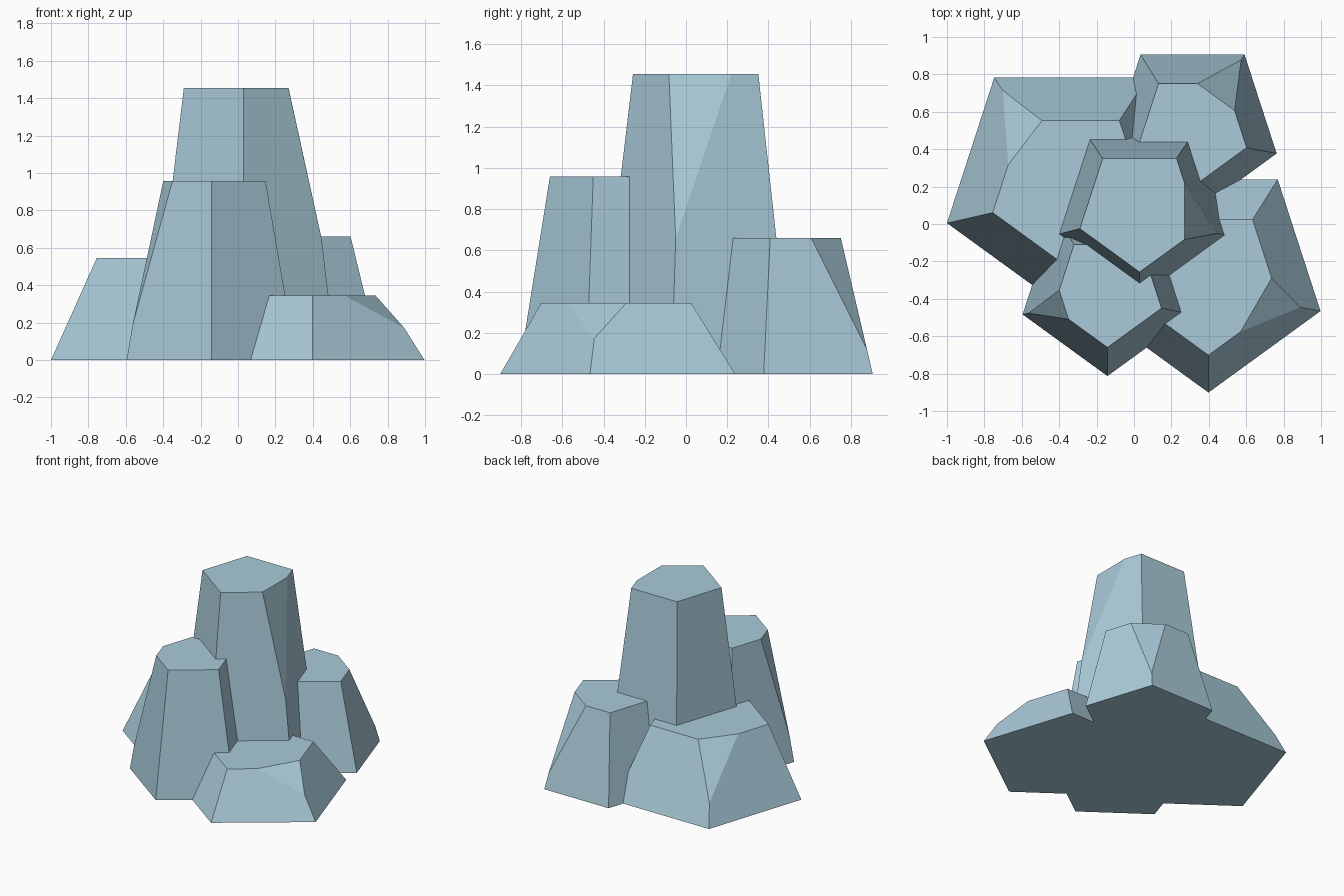
import bpy, bmesh
from math import cos, sin, radians
from mathutils import Vector

if "Cube" in bpy.data.objects:
    bpy.data.objects.remove(bpy.data.objects["Cube"])

stone = bpy.data.materials.new("pale_blue_stone")
stone.diffuse_color = (0.4, 0.6, 0.7, 1)
stone.use_nodes = True
stone.node_tree.nodes["Principled BSDF"].inputs["Base Color"].default_value = stone.diffuse_color


def pentagon(cx, cy, r, z):
    return [Vector((cx + r * cos(radians(54 + 72 * k)),
                    cy + r * sin(radians(54 + 72 * k)), z)) for k in range(5)]


def crystal(name, base, top, height, corner, chip):
    """Tapered pentagonal column with one top corner chipped off.
    chip = fractions along the top edges to previous / next corner, height fraction of the tip."""
    lo, hi = pentagon(*base, 0), pentagon(*top, height)
    prev, nxt = (corner - 1) % 5, (corner + 1) % 5
    bm = bmesh.new()
    bottom = [bm.verts.new(p) for p in lo]
    upper = [None if k == corner else bm.verts.new(p) for k, p in enumerate(hi)]
    a = bm.verts.new(hi[corner].lerp(hi[prev], chip[0]))
    b = bm.verts.new(hi[corner].lerp(hi[nxt], chip[1]))
    tip = bm.verts.new(lo[corner].lerp(hi[corner], chip[2]))
    # caps and chipped facet
    bm.faces.new(bottom[::-1])
    bm.faces.new([v for k in range(5) for v in ([a, b] if k == corner else [upper[k]])])
    bm.faces.new((a, tip, b))
    # side walls
    for k in range(5):
        n = (k + 1) % 5
        right = [tip, a] if n == corner else [upper[n]]
        left = [b, tip] if k == corner else [upper[k]]
        bm.faces.new([bottom[k], bottom[n]] + right + left)
    bmesh.ops.recalc_face_normals(bm, faces=bm.faces[:])
    mesh = bpy.data.meshes.new(name)
    bm.to_mesh(mesh)
    bm.free()
    mesh.materials.append(stone)
    ob = bpy.data.objects.new(name, mesh)
    bpy.context.collection.objects.link(ob)


# name, base (x, y, radius), top (x, y, radius), height, chipped corner, chip
crystal("centre_column", (0.03, 0.09, 0.52), (0.03, 0.079, 0.336), 1.455, 4, (0.25, 0.65, 0.45))
crystal("back_left_column", (-0.338, 0.22, 0.696), (-0.337, 0.197, 0.44), 0.545, 1, (0.2, 0.48, 0.3))
crystal("back_right_column", (0.313, 0.523, 0.473), (0.311, 0.503, 0.306), 0.66, 0, (0.42, 0.42, 0.18))
crystal("front_left_column", (-0.142, -0.336, 0.477), (-0.142, -0.356, 0.304), 0.957, 2, (0.285, 0.28, 0.195))
crystal("front_right_column", (0.398, -0.271, 0.63), (0.398, -0.3, 0.401), 0.345, 4, (0.55, 0.3, 0.5))
